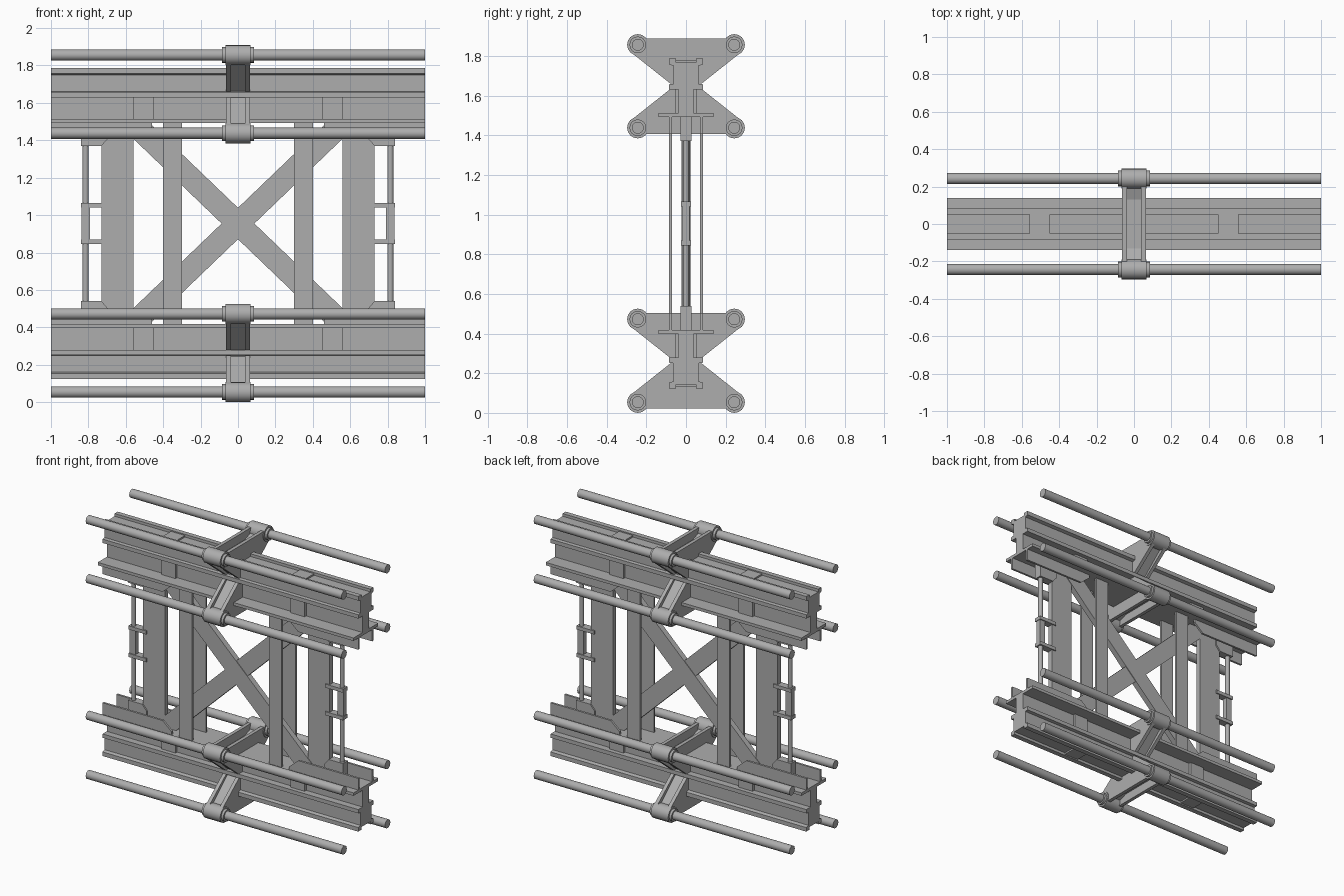
import bpy, bmesh, math
from mathutils import Matrix, Vector

cube = bpy.data.objects.get("Cube")
if cube:
    bpy.data.objects.remove(cube)

steel = bpy.data.materials.new("grey_steel")
steel.use_nodes = True
GREY = (0.42, 0.42, 0.42, 1)
steel.diffuse_color = GREY
steel.node_tree.nodes["Principled BSDF"].inputs["Base Color"].default_value = GREY

MID = 0.955        # mirror height of the whole frame
PAIR = 1.647       # mirror height of the bracket pair on one beam


def flip(z):
    return 2 * MID - z


def finish(name, bm, smooth=False):
    bmesh.ops.recalc_face_normals(bm, faces=bm.faces)
    mesh = bpy.data.meshes.new(name)
    bm.to_mesh(mesh)
    bm.free()
    mesh.materials.append(steel)
    ob = bpy.data.objects.new(name, mesh)
    bpy.context.collection.objects.link(ob)
    if smooth:
        bpy.ops.object.select_all(action='DESELECT')
        ob.select_set(True)
        bpy.context.view_layer.objects.active = ob
        bpy.ops.object.shade_smooth_by_angle(angle=math.radians(40))
    return ob


def extrude(name, points, a, b, axis='x'):
    """Extrude a (y, z) outline along x, or an (x, z) outline along y."""
    bm = bmesh.new()
    co = (lambda p: (a, p[0], p[1])) if axis == 'x' else (lambda p: (p[0], a, p[1]))
    face = bm.faces.new([bm.verts.new(co(p)) for p in points])
    ext = bmesh.ops.extrude_face_region(bm, geom=[face])
    step = Vector((b - a, 0, 0)) if axis == 'x' else Vector((0, b - a, 0))
    bmesh.ops.translate(bm, vec=step,
                        verts=[g for g in ext["geom"] if isinstance(g, bmesh.types.BMVert)])
    return finish(name, bm)


def box(name, x0, x1, y0, y1, z0, z1):
    return extrude(name, [(y0, z0), (y1, z0), (y1, z1), (y0, z1)], x0, x1)


def cylinder(name, centre, radius, length, axis='x', sides=20):
    bm = bmesh.new()
    rot = Matrix.Rotation(math.pi / 2, 4, 'Y') if axis == 'x' else Matrix()
    bmesh.ops.create_cone(bm, cap_ends=True, segments=sides, radius1=radius, radius2=radius,
                          depth=length, matrix=Matrix.Translation(centre) @ rot)
    return finish(name, bm, True)


def both_sides(half):
    """Close a half outline by mirroring it in its first axis."""
    return half + [(-a, z) for a, z in reversed(half)]


def mirror_z(points, level):
    return [(a, 2 * level - z) for a, z in points]


# Outlines of the beam and of the upper bracket (y, z)
beam = both_sides([(.05, 1.767), (.05, 1.786), (.085, 1.786), (.085, 1.757), (.062, 1.75),
                   (.062, 1.66), (.085, 1.657), (.085, 1.63), (.037, 1.63), (.037, 1.513),
                   (.138, 1.513), (.138, 1.492)])
cheek = both_sides([(.243, 1.887), (.28, 1.82), (.078, 1.66)])
core = both_sides([(.13, 1.827), (.22, 1.86), (.235, 1.82), (.055, 1.66)])

for level in ("upper", "lower"):
    top = level == "upper"

    def at(points):
        return points if top else mirror_z(points, MID)

    def zz(z):
        return z if top else flip(z)

    # Long beam with cross blocks in its grooves
    extrude(level + "_beam", at(beam), -1, 1)
    for s in (-1, 1):
        side = "left" if s > 0 else "right"
        box(f"{level}_{side}_stiffener", s * .45, s * .56, -.055, .055, zz(1.505), zz(1.64))
        box(f"{level}_{side}_groove_block", s * .45, s * .56, -.05, .05, zz(1.75), zz(1.778))
        # Upright rails along the inner flange
        for y in (-.085, .07):
            rail = at([(s, 1.492), (s, 1.41), (s * .53, 1.41), (s * .46, 1.47), (s * .46, 1.492)])
            extrude(f"{level}_{side}_flange_rail", rail, y, y + .015, 'y')
        # Rod socket with a sloped gusset
        socket = at([(s * .84, 1.492), (s * .84, 1.37), (s * .73, 1.37),
                     (s * .695, 1.41), (s * .695, 1.492)])
        extrude(f"{level}_{side}_rod_socket", socket, -.028, .028, 'y')

    # Crossed brackets carrying the tubes
    for part in ("outer", "inner"):
        def place(points):
            return at(points if part == "outer" else mirror_z(points, PAIR))

        name = f"{level}_{part}_bracket"
        for s in (-1, 1):
            extrude(name + "_cheek", place(cheek), s * .038, s * .063)
        extrude(name + "_core", place(core), -.04, .04)
        zc = place([(0, 1.856)])[0][1]
        for y in (-.243, .243):
            cylinder(name + "_sleeve", (0, y, zc), .054, .136, sides=16)
            cylinder(name + "_collar", (0, y, zc), .042, .17, sides=16)
            cylinder(f"{level}_{part}_tube", (0, y, zc), .03, 2)

# Diagonal cross brace between the beams
for s in (-1, 1):
    lo, hi = flip(1.495), 1.495
    extrude("cross_brace", [(-s * .65, lo), (-s * .475, lo), (s * .65, hi), (s * .475, hi)],
            -.02 + .002 * s, .02 + .002 * s, 'y')

for s in (-1, 1):
    side = "left" if s > 0 else "right"
    # Posts
    box(side + "_wide_post", s * .56, s * .73, -.018, .018, flip(1.495), 1.495)
    for y in (-.085, .07):
        box(side + "_narrow_post", s * .30, s * .40, y, y + .015, flip(1.495), 1.495)
    # Vertical rod and its clamp
    cylinder(side + "_rod", (s * .815, 0, MID), .016, .9, 'z', 16)
    box(side + "_clamp_back", s * .79, s * .836, -.018, .018, .85, 1.06)
    for z in (.845, 1.04):
        box(side + "_clamp_arm", s * .70, s * .84, -.026, .026, z, z + .025)
